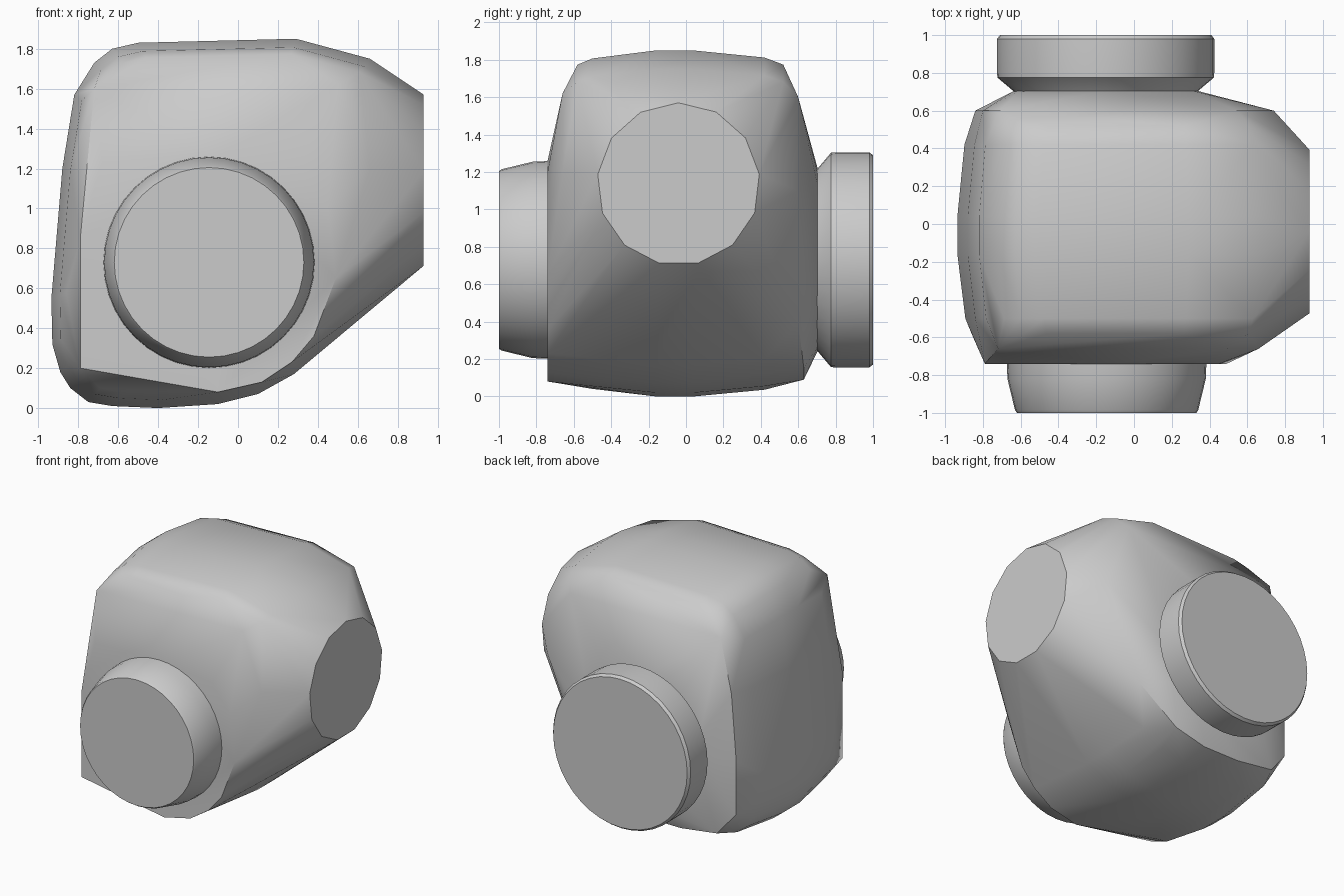
import bpy, bmesh, math
from mathutils import Vector

cube = bpy.data.objects.get("Cube")
if cube:
    bpy.data.objects.remove(cube, do_unlink=True)

grey = bpy.data.materials.new("plain_grey")
grey.use_nodes = True
colour = (0.6, 0.6, 0.6, 1)
grey.diffuse_color = colour
grey.node_tree.nodes["Principled BSDF"].inputs["Base Color"].default_value = colour


def finish(name, bm, angle):
    """Turn a bmesh into a smooth-shaded object with crisp hard edges."""
    bmesh.ops.recalc_face_normals(bm, faces=bm.faces[:])
    mesh = bpy.data.meshes.new(name)
    bm.to_mesh(mesh)
    bm.free()
    mesh.materials.append(grey)
    mesh.shade_smooth()
    mesh.set_sharp_from_angle(angle=math.radians(angle))
    obj = bpy.data.objects.new(name, mesh)
    bpy.context.collection.objects.link(obj)
    return obj


def circle(cx, cz, radius, sides, turn=0.0):
    """Points of a regular polygon in two dimensions."""
    steps = [turn + math.tau * i / sides for i in range(sides)]
    return [(cx + radius * math.cos(a), cz + radius * math.sin(a)) for a in steps]


def disc(name, cx, cz, profile, sides=40):
    """Solid of revolution along y from (y, radius) pairs."""
    bm = bmesh.new()
    rings = [[bm.verts.new((x, y, z)) for x, z in circle(cx, cz, r, sides)]
             for y, r in profile]
    for a, b in zip(rings, rings[1:]):
        for i in range(sides):
            j = (i + 1) % sides
            bm.faces.new((a[i], a[j], b[j], b[i]))
    bm.faces.new(rings[0])
    bm.faces.new(rings[-1])
    return finish(name, bm, 35)


# Body outline through the middle, seen from the front
outline = [(-.935, .55), (-.93, .32), (-.89, .18), (-.84, .1), (-.75, .03),
           (-.63, .01), (-.4, 0), (-.1, .02), (.1, .07), (.28, .17),
           (.66, 1.75), (.29, 1.85), (-.5, 1.83), (-.63, 1.8),
           (-.72, 1.73), (-.82, 1.57), (-.88, 1.2)]
# Flat front face and the shoulders between it and the middle
front_face = [(-.79, .85), (-.79, .2), (-.45, .16), (-.1, .08), (.12, .13),
              (.27, .23), (.38, .36), (.49, .65), (.45, 1), (.3, 1.2),
              (-.1, 1.26), (-.68, 1.24)]
front_shoulder = [(-.72, 1.6), (.5, 1.62), (.66, 1.2)]
back_shoulder = [(-.84, .3), (-.84, .7), (-.8, 1.2), (-.71, 1.6), (.55, 1.6),
                 (.74, 1.1), (.45, .4)]
back_foot = [(-.7, .13), (-.4, .09), (-.1, .09), (.15, .15)]


def inset(points, factor, pivot=(0, .9)):
    return [(pivot[0] + (x - pivot[0]) * factor, pivot[1] + (z - pivot[1]) * factor)
            for x, z in points]


slices = [(-.16, outline), (.04, outline),
          (-.5, inset(outline, .955)), (.42, inset(outline, .96)),
          (-.58, inset(outline, .92)), (.52, inset(outline, .92)),
          (-.74, front_face), (-.66, front_shoulder),
          (.6, back_shoulder), (.63, back_foot),
          (.705, circle(-.15, .73, .485, 20))]
points = [Vector((x, y, z)) for y, ring in slices for x, z in ring]
# Round flat end on the left side
points += [Vector((.93, y, z))
           for y, z in circle(-.04, 1.135, .435, 13, math.radians(7))]

bm = bmesh.new()
for p in points:
    bm.verts.new(p)
hull = bmesh.ops.convex_hull(bm, input=bm.verts[:])
loose = {v for v in hull["geom_interior"] + hull["geom_unused"]
         if isinstance(v, bmesh.types.BMVert)}
bmesh.ops.delete(bm, geom=list(loose), context="VERTS")
bmesh.ops.dissolve_limit(bm, angle_limit=math.radians(1),
                         verts=bm.verts[:], edges=bm.edges[:])
finish("body", bm, 38)

# Tapered cap on the front, flared cap on the back
disc("front_cap", -.145, .73, [(-.7, .53), (-.82, .525), (-.985, .485), (-1, .475)])
disc("back_cap", -.15, .73, [(.69, .48), (.705, .49), (.775, .573), (.8, .575),
                             (.98, .575), (1, .56)])
